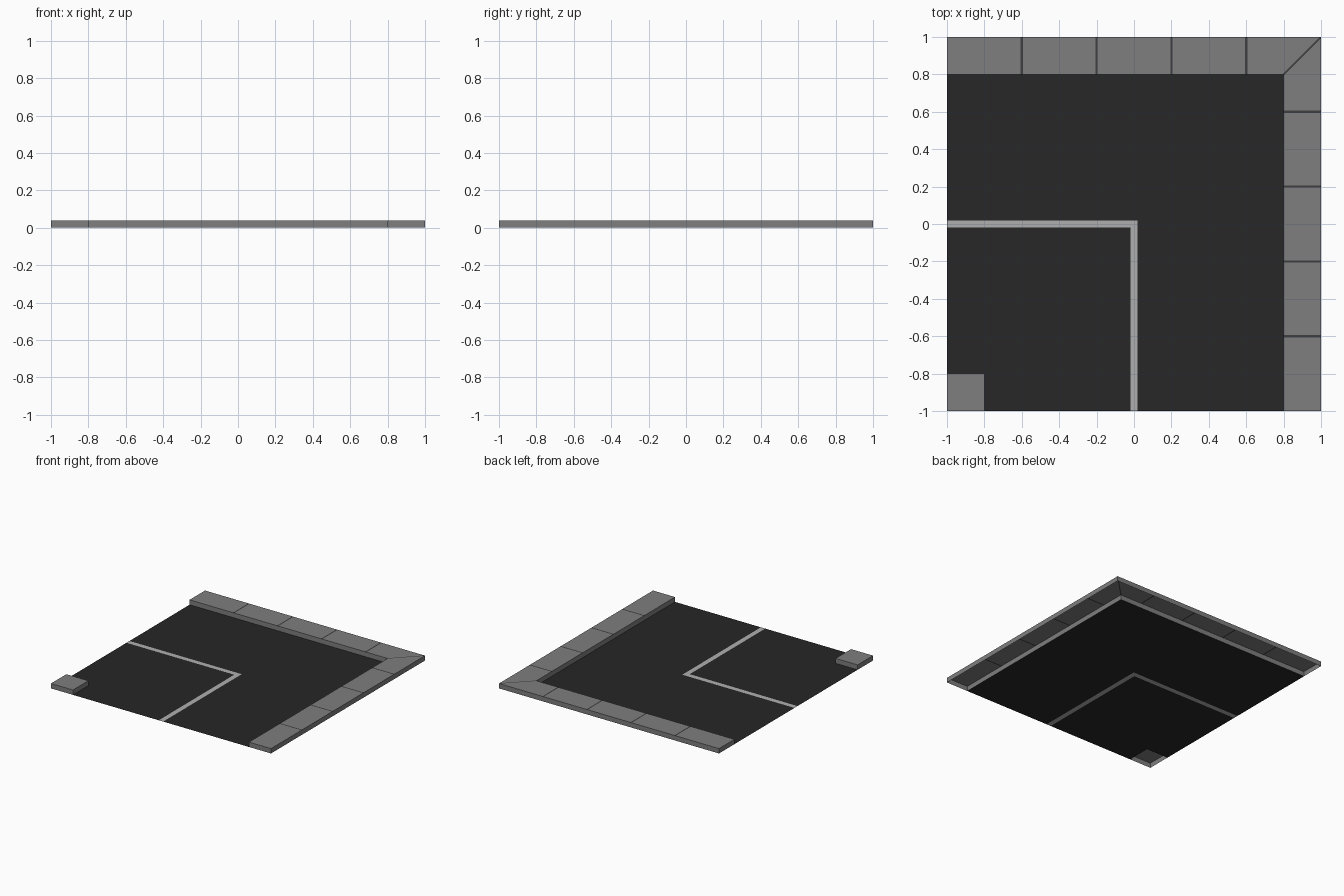
import bpy, bmesh

if "Cube" in bpy.data.objects:
    bpy.data.objects.remove(bpy.data.objects["Cube"])

H = 0.04      # kerb height
J = 0.006     # half width of a paving joint
L = 0.02      # half width of the road marking


def material(name, v):
    m = bpy.data.materials.new(name)
    m.diffuse_color = (v, v, v, 1)
    m.use_nodes = True
    m.node_tree.nodes["Principled BSDF"].inputs["Base Color"].default_value = m.diffuse_color
    return m


PAVING = material("paving", 0.21)
JOINT = material("joint", 0.05)
ASPHALT = material("asphalt", 0.02)
PAINT = material("paint", 0.43)


def sheet(name, polys, z, mats, drop=0.0):
    """Flat sheet of (points, material index), optionally with open-bottomed walls."""
    bm = bmesh.new()
    for pts, mi in polys:
        f = bm.faces.new([bm.verts.new((x, y, z)) for x, y in pts])
        f.material_index = mi
    bmesh.ops.remove_doubles(bm, verts=bm.verts, dist=1e-5)
    bm.normal_update()
    for f in bm.faces:
        if f.normal.z < 0:
            f.normal_flip()
    if drop:
        rim = [e for e in bm.edges if e.is_boundary]
        new = bmesh.ops.extrude_edge_only(bm, edges=rim)["geom"]
        for g in new:
            if isinstance(g, bmesh.types.BMVert):
                g.co.z -= drop
            elif isinstance(g, bmesh.types.BMFace):
                g.material_index = 0
        bmesh.ops.recalc_face_normals(bm, faces=bm.faces)
        bm.normal_update()
        if max(bm.faces, key=lambda f: abs(f.normal.z) * f.calc_area()).normal.z < 0:
            bmesh.ops.reverse_faces(bm, faces=bm.faces)
    me = bpy.data.meshes.new(name)
    bm.to_mesh(me)
    bm.free()
    for m in mats:
        me.materials.append(m)
    ob = bpy.data.objects.new(name, me)
    bpy.context.collection.objects.link(ob)
    return ob


def rect(x0, y0, x1, y1):
    return [(x0, y0), (x1, y0), (x1, y1), (x0, y1)]


# L-shaped pavement: back arm of slabs and joints, mirrored over the diagonal
arm, start = [], -1.0
for c in (-0.6, -0.2, 0.2, 0.6):
    arm.append((rect(start, 0.8, c - J, 1), 0))
    arm.append((rect(c - J, 0.8, c + J, 1), 1))
    start = c + J
arm.append(([(start, 0.8), (0.8 - J, 0.8), (1 - J, 1), (start, 1)], 0))
paving = arm + [([(y, x) for x, y in pts], mi) for pts, mi in arm]
# mitre joint in the corner
paving.append(([(0.8 - J, 0.8), (0.8, 0.8), (0.8, 0.8 - J),
                (1, 1 - J), (1, 1), (1 - J, 1)], 1))
sheet("outer_pavement", paving, H, [PAVING, JOINT], H)

# Small inner corner pavement
sheet("inner_corner_pavement", [(rect(-1, -1, -0.8, -0.8), 0)], H, [PAVING], H)

# Road surface, leaving room for the inlaid marking and the corner slab
sheet("road", [
    ([(-1, L), (L, L), (L, -1), (0.8, -1), (0.8, 0.8), (-1, 0.8)], 0),
    ([(-0.8, -1), (-L, -1), (-L, -L), (-1, -L), (-1, -0.8), (-0.8, -0.8)], 0),
], 0, [ASPHALT])

# Centre line turning the corner
sheet("centre_line", [
    ([(-1, -L), (-L, -L), (L, L), (-1, L)], 0),
    ([(-L, -1), (L, -1), (L, L), (-L, -L)], 0),
], 0, [PAINT])
